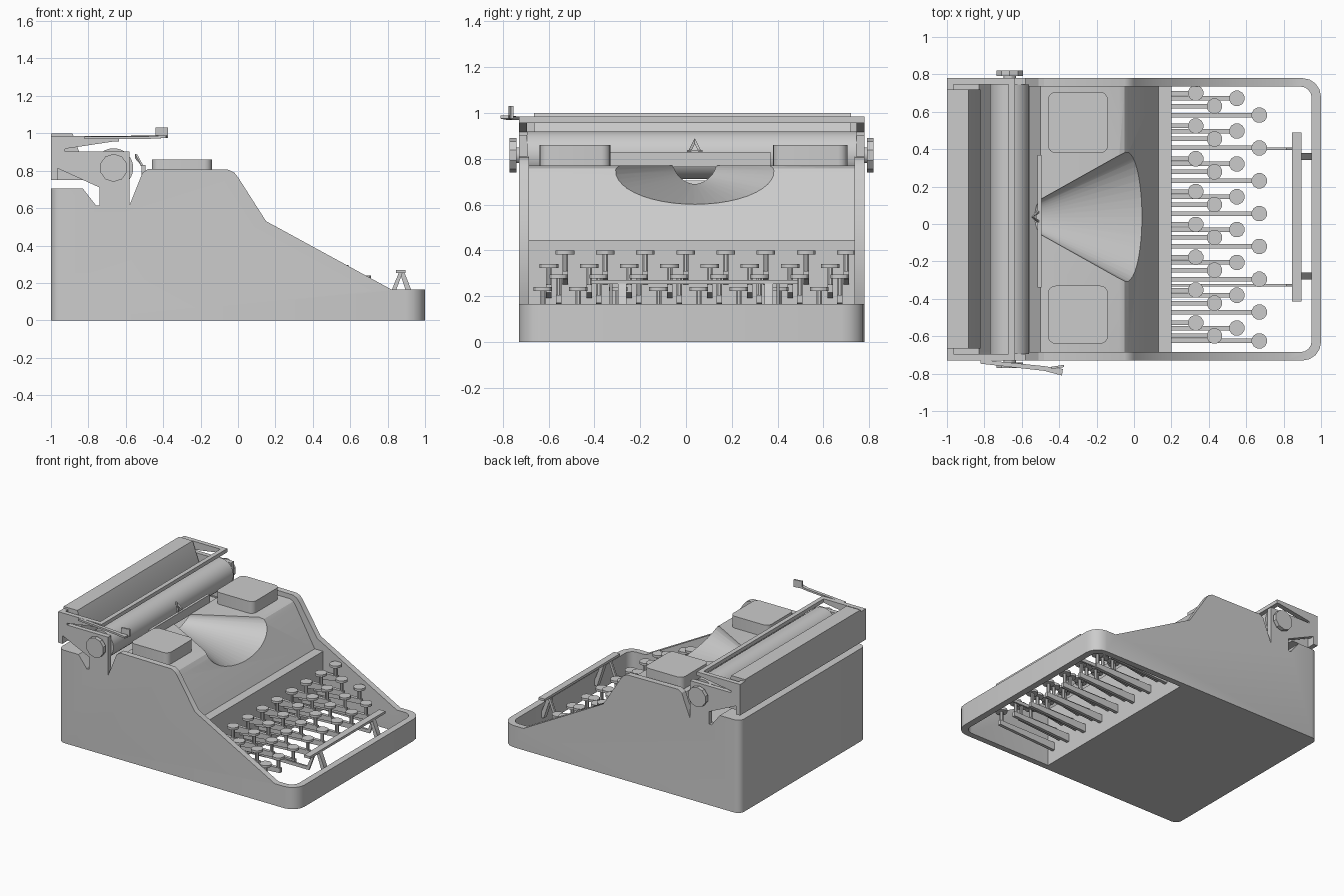
import bpy, bmesh, math
from mathutils import Vector

if "Cube" in bpy.data.objects:
    bpy.data.objects.remove(bpy.data.objects["Cube"])

CY = 0.025            # mid plane of the body across y
Y0, Y1 = -0.73, 0.78  # outer side faces
I0, I1 = -0.685, 0.735  # inner side faces


def finish(name, bm, angle=30):
    bmesh.ops.recalc_face_normals(bm, faces=bm.faces)
    me = bpy.data.meshes.new(name)
    bm.to_mesh(me)
    bm.free()
    ob = bpy.data.objects.new(name, me)
    bpy.context.collection.objects.link(ob)
    smooth(ob, angle)
    return ob


def smooth(ob, angle=30):
    bpy.ops.object.select_all(action='DESELECT')
    ob.select_set(True)
    bpy.context.view_layer.objects.active = ob
    bpy.ops.object.shade_smooth_by_angle(angle=math.radians(angle))


def add_prism(bm, pts, vec):
    """Closed polygon of 3D points swept along vec."""
    n = len(pts)
    a = [bm.verts.new(p) for p in pts]
    b = [bm.verts.new(Vector(p) + Vector(vec)) for p in pts]
    bm.faces.new(a)
    bm.faces.new(b[::-1])
    for i in range(n):
        j = (i + 1) % n
        bm.faces.new((a[i], b[i], b[j], a[j]))


def side_prism(name, xz, y0, y1):
    bm = bmesh.new()
    add_prism(bm, [(x, y0, z) for x, z in xz], (0, y1 - y0, 0))
    return finish(name, bm)


def add_box(bm, x0, x1, y0, y1, z0, z1):
    add_prism(bm, [(x0, y0, z0), (x1, y0, z0), (x1, y1, z0), (x0, y1, z0)], (0, 0, z1 - z0))


def box(name, *b):
    bm = bmesh.new()
    add_box(bm, *b)
    return finish(name, bm)


def add_cyl(bm, c, r, h, axis, n):
    """Cylinder starting at c, running h along axis y or z."""
    pts = []
    for i in range(n):
        t = 2 * math.pi * (i + 0.5) / n
        u, v = r * math.cos(t), r * math.sin(t)
        pts.append((c[0] + u, c[1], c[2] + v) if axis == 'y' else (c[0] + u, c[1] + v, c[2]))
    add_prism(bm, pts, (0, h, 0) if axis == 'y' else (0, 0, h))


def cyl(name, *a):
    bm = bmesh.new()
    add_cyl(bm, *a)
    return finish(name, bm)


def round_rect(x0, x1, y0, y1, rb, rf, n=4):
    """Rounded rectangle: rb at the x0 corners, rf at the x1 corners."""
    out = []
    for cx, cy, r, a in ((x1 - rf, y1 - rf, rf, 0), (x0 + rb, y1 - rb, rb, 90),
                         (x0 + rb, y0 + rb, rb, 180), (x1 - rf, y0 + rf, rf, 270)):
        for i in range(n + 1):
            t = math.radians(a + 90 * i / n)
            out.append((cx + r * math.cos(t), cy + r * math.sin(t)))
    return out


def boolean(ob, cutter, op):
    m = ob.modifiers.new('cut', 'BOOLEAN')
    m.operation, m.object, m.solver = op, cutter, 'EXACT'
    bpy.context.view_layer.objects.active = ob
    bpy.ops.object.modifier_apply(modifier=m.name)
    bpy.data.objects.remove(cutter)
    smooth(ob)


# outer casing: rounded ring footprint trimmed by the side profile
bm = bmesh.new()
outer = round_rect(-1, 1, Y0, Y1, 0.05, 0.1)
inner = round_rect(-0.95, 0.95, I0, I1, 0.01, 0.06)
rings = [[bm.verts.new((x, y, z)) for x, y in loop]
         for loop, z in ((outer, 0), (outer, 0.9), (inner, 0.9), (inner, 0))]
n = len(outer)
for k in range(4):
    p, q = rings[k], rings[(k + 1) % 4]
    for i in range(n):
        j = (i + 1) % n
        bm.faces.new((p[i], p[j], q[j], q[i]))
casing = finish('casing', bm)
profile = [(-1.1, -0.1), (1.1, -0.1), (1.1, .165), (.82, .165), (.15, .53), (.0, .765),
           (-.02, .79), (-.05, .805), (-.48, .81), (-.51, .79), (-.58, .615),
           (-.76, .615), (-.83, .705), (-1.1, .705)]
boolean(casing, side_prism('casing_profile', profile, -1, 1), 'INTERSECT')

# inner cover with ledge above the keys
core = [(-.95, 0), (.2, 0), (.2, .445), (.13, .445), (-.03, .73), (-.05, .757), (-.08, .77),
        (-.5, .77), (-.56, .61), (-.76, .61), (-.83, .705), (-.95, .705)]
cover = side_prism('top_cover', core, I0, I1)

# flared type basket cut from the cover
bm = bmesh.new()
ends = []
for x in (-.57, .12):
    w, d = .105 + .56 * (x + .48), .09 + .155 * (x + .48)
    loop = [(x, CY + .013 + w * math.cos(t), .772 + d * math.sin(t))
            for t in (math.pi + math.pi * i / 24 for i in range(25))]
    loop += [(x, CY + .013 + w, .95), (x, CY + .013 - w, .95)]
    ends.append([bm.verts.new(p) for p in loop])
a, b = ends
bm.faces.new(a)
bm.faces.new(b[::-1])
for i in range(len(a)):
    j = (i + 1) % len(a)
    bm.faces.new((a[i], b[i], b[j], a[j]))
boolean(cover, finish('basket_cutter', bm), 'DIFFERENCE')

# spool covers
for name, y0, y1 in (('left_spool_cover', -.64, -.33), ('right_spool_cover', .38, .705)):
    bm = bmesh.new()
    add_prism(bm, [(x, y, .76) for x, y in round_rect(-.46, -.14, y0, y1, .04, .04)], (0, 0, .1))
    finish(name, bm)

# carriage: end plates, paper table, bail bar, platen and knobs
plate = [(-.97, .985), (-.64, .985), (-.64, .96), (-.925, .917), (-.925, .903), (-.58, .903),
         (-.58, .615), (-.74, .615), (-.74, .71), (-.97, .815)]
side_prism('left_carriage_plate', plate, -.73, -.695)
side_prism('right_carriage_plate', plate, .745, .78)
side_prism('paper_table', [(-1, .75), (-1, 1), (-.885, 1), (-.82, .82), (-.82, .75)], -.665, .72)
box('carriage_back', -1, -.965, -.73, .78, .75, .985)
box('paper_bail', -.67, -.636, -.73, .78, .957, .985)
cyl('platen', (-.665, -.695, .815), .105, 1.44, 'y', 32)
cyl('platen_axle', (-.665, -.75, .815), .035, 1.55, 'y', 12)
cyl('left_knob', (-.665, -.77, .815), .075, .03, 'y', 10)
cyl('right_knob', (-.665, .79, .815), .075, .03, 'y', 10)

# carriage return lever
bm = bmesh.new()
add_prism(bm, [(-.82, -.725, .97), (-.82, -.747, .97), (-.48, -.785, .97), (-.385, -.81, .975),
               (-.38, -.775, .975), (-.48, -.76, .97)], (0, 0, .014))
add_prism(bm, [(-.44, -.775, .975), (-.375, -.765, .975), (-.375, -.765, 1.03),
               (-.44, -.775, 1.03)], (0, .012, 0))
finish('return_lever', bm)

# type guide: curved strip with a pointed tip
bm = bmesh.new()
add_prism(bm, [(-.515, -.34, .765), (-.515, .37, .765), (-.515, .37, .83),
               (-.515, -.34, .83)], (.02, 0, 0))
ym = CY + .013
for s in (-1, 1):
    add_prism(bm, [(-.515, ym + s * .033, .825), (-.515, ym + s * .02, .825),
                   (-.55, ym, .865), (-.55, ym, .89)], (.01, 0, 0))
add_box(bm, -.52, -.51, ym - .033, ym + .033, .825, .838)
finish('type_guide', bm)

# keys: cap, stem and lever, four staggered rows
rows = [(.33, .40, .70), (.43, .34, .63), (.55, .295, .672), (.67, .24, .582)]
for r, (x, z, y_first) in enumerate(rows):
    caps, stems, levers = bmesh.new(), bmesh.new(), bmesh.new()
    for k in range(8):
        y = max(y_first - .1755 * k, -.625)
        add_cyl(caps, (x, y, z - .018), .042, .018, 'z', 12)
        add_cyl(stems, (x, y, z - .10), .013, .085, 'z', 8)
        add_prism(levers, [(.19, y - .012, z - .15), (x + .02, y - .012, z - .125),
                           (x + .02, y - .012, z - .09), (.19, y - .012, z - .09)],
                  (0, .024, 0))
    finish(f'key_caps_row_{r + 1}', caps)
    finish(f'key_stems_row_{r + 1}', stems)
    finish(f'key_levers_row_{r + 1}', levers)

# space bar with rear arms and front legs
box('space_bar', .845, .895, -.415, .49, .252, .27)
bm = bmesh.new()
for y in (-.335, .395):
    add_prism(bm, [(.19, y, .12), (.83, y, .12), (.88, y, .255), (.86, y, .255),
                   (.815, y, .145), (.19, y, .145)], (0, .014, 0))
for y in (-.297, .343):
    add_prism(bm, [(.865, y, .255), (.89, y, .255), (.955, y, .09), (.955, y, .06),
                   (.93, y, .06)], (0, .037, 0))
finish('space_bar_supports', bm)
